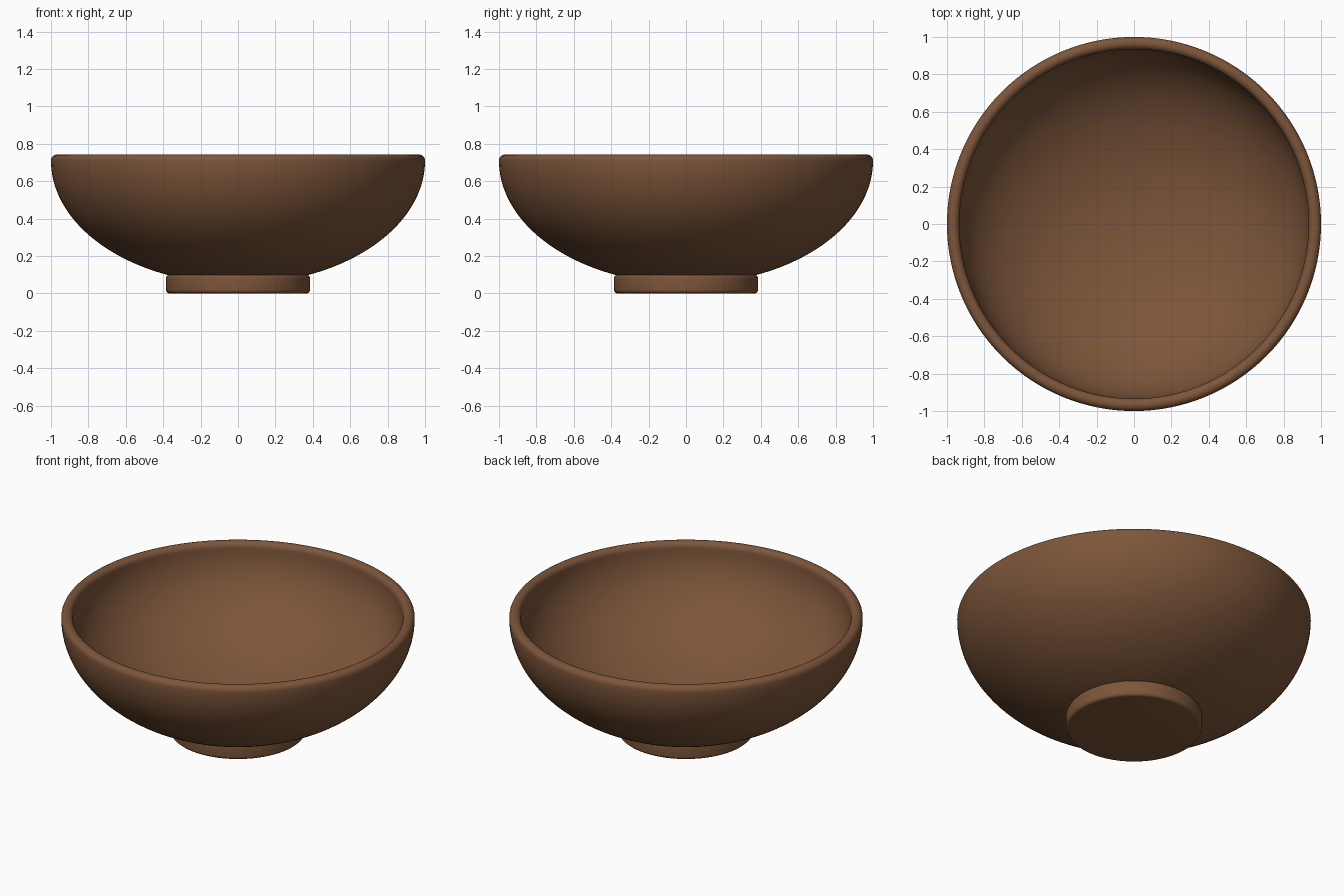
import bpy, bmesh
from math import sin, cos, pi, radians

cube = bpy.data.objects.get("Cube")
if cube:
    bpy.data.objects.remove(cube)

wood = bpy.data.materials.new("warm brown wood")
color = (0.205, 0.092, 0.042, 1)
wood.diffuse_color = color
wood.use_nodes = True
wood.node_tree.nodes["Principled BSDF"].inputs["Base Color"].default_value = color


def arc(cx, cz, rx, rz, start, end, steps):
    """Points along an elliptical arc, angles in degrees."""
    angles = [radians(start + (end - start) * i / steps) for i in range(steps + 1)]
    return [(cx + rx * cos(a), cz + rz * sin(a)) for a in angles]


def lathe(name, profile, segments=128):
    """Revolve a profile of (radius, height) points around z."""
    bm = bmesh.new()
    verts = [bm.verts.new((r, 0, z)) for r, z in profile]
    edges = [bm.edges.new(pair) for pair in zip(verts, verts[1:])]
    bmesh.ops.spin(bm, geom=verts + edges, cent=(0, 0, 0), axis=(0, 0, 1),
                   angle=2 * pi, steps=segments)
    bmesh.ops.remove_doubles(bm, verts=bm.verts, dist=0.0005)
    bmesh.ops.recalc_face_normals(bm, faces=bm.faces)
    mesh = bpy.data.meshes.new(name)
    bm.to_mesh(mesh)
    bm.free()
    mesh.materials.append(wood)
    obj = bpy.data.objects.new(name, mesh)
    bpy.context.collection.objects.link(obj)
    bpy.ops.object.select_all(action="DESELECT")
    obj.select_set(True)
    bpy.context.view_layer.objects.active = obj
    bpy.ops.object.shade_smooth_by_angle(angle=radians(40))


# Bowl: curved outside, rounded rim, curved inside
rim = 0.71
lathe("bowl", arc(0, rim, 1, 0.66, -90, 0, 40)
      + arc(0.967, rim, 0.033, 0.033, 0, 180, 12)[1:]
      + arc(0, rim, 0.934, 0.595, 0, -90, 40)[1:])

# Foot: short disc with rounded edges
bevel = 0.02
lathe("foot", [(0, 0)]
      + arc(0.385 - bevel, bevel, bevel, bevel, -90, 0, 6)
      + arc(0.385 - bevel, 0.1 - bevel, bevel, bevel, 0, 90, 6)
      + [(0, 0.1)])
